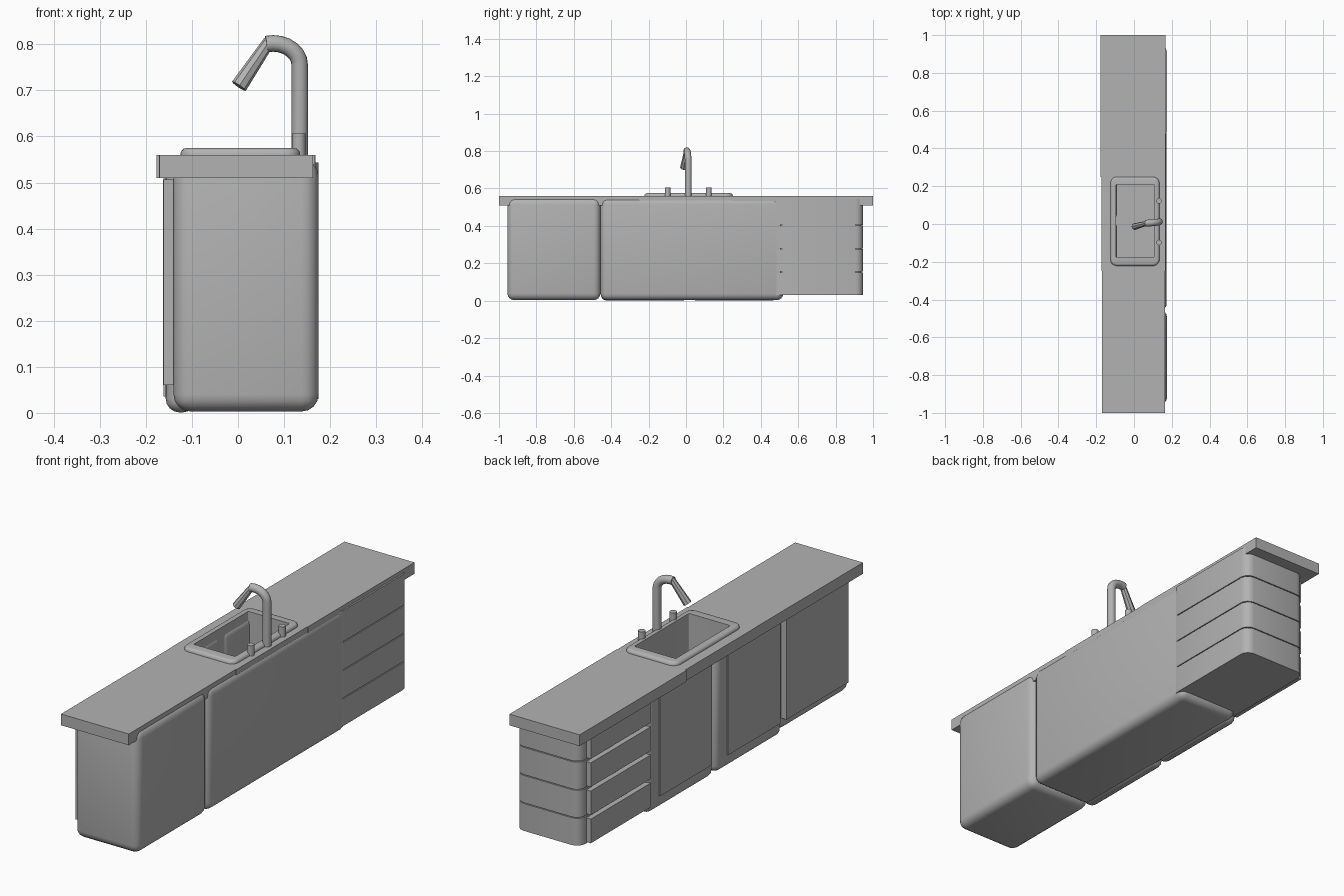
import bpy, bmesh, math
from mathutils import Vector

if "Cube" in bpy.data.objects:
    bpy.data.objects.remove(bpy.data.objects["Cube"])

grey = bpy.data.materials.new("plain_grey")
grey.diffuse_color = (0.45, 0.45, 0.45, 1)
grey.use_nodes = True
grey.node_tree.nodes["Principled BSDF"].inputs["Base Color"].default_value = grey.diffuse_color


def finish(name, bm, smooth=True):
    bmesh.ops.recalc_face_normals(bm, faces=bm.faces[:])
    me = bpy.data.meshes.new(name)
    bm.to_mesh(me)
    bm.free()
    me.materials.append(grey)
    ob = bpy.data.objects.new(name, me)
    bpy.context.collection.objects.link(ob)
    if smooth:
        bpy.ops.object.select_all(action='DESELECT')
        ob.select_set(True)
        bpy.context.view_layer.objects.active = ob
        bpy.ops.object.shade_smooth_by_angle(angle=math.radians(35))
    return ob


def box(name, lo, hi, r=0, vertical_only=False, seg=4):
    """Box between two corners, with optionally rounded edges."""
    bm = bmesh.new()
    bmesh.ops.create_cube(bm, size=1)
    for v in bm.verts:
        v.co = [lo[i] + (v.co[i] + 0.5) * (hi[i] - lo[i]) for i in range(3)]
    if r:
        edges = [e for e in bm.edges if not vertical_only
                 or abs(e.verts[0].co.z - e.verts[1].co.z) > 1e-4]
        bmesh.ops.bevel(bm, geom=edges, offset=r, segments=seg, profile=0.5, affect='EDGES')
    return finish(name, bm, r > 0)


def skin(name, rings, cap_start=True, cap_end=True):
    """Joins rings of points with quads."""
    bm = bmesh.new()
    loops = [[bm.verts.new(p) for p in ring] for ring in rings]
    n = len(loops[0])
    for a, b in zip(loops, loops[1:]):
        for i in range(n):
            j = (i + 1) % n
            bm.faces.new((a[i], a[j], b[j], b[i]))
    if cap_start:
        bm.faces.new(loops[0][::-1])
    if cap_end:
        bm.faces.new(loops[-1])
    return finish(name, bm)


def tube(name, path, radii, sides=16):
    """Round tube along a path that bends mainly in the xz plane."""
    pts = [Vector(p) for p in path]
    rings = []
    for i, p in enumerate(pts):
        t = (pts[min(i + 1, len(pts) - 1)] - pts[max(i - 1, 0)]).normalized()
        u = t.cross(Vector((0, 1, 0))).normalized()
        w = t.cross(u)
        rings.append([p + radii[i] * (math.cos(a) * u + math.sin(a) * w)
                      for a in (2 * math.pi * k / sides for k in range(sides))])
    return skin(name, rings)


def rounded_rect(x0, x1, y0, y1, z, r, seg=5):
    pts = []
    for k, (cx, cy) in enumerate(((x1 - r, y1 - r), (x0 + r, y1 - r),
                                  (x0 + r, y0 + r), (x1 - r, y0 + r))):
        for s in range(seg + 1):
            a = math.pi / 2 * (k + s / seg)
            pts.append((cx + r * math.cos(a), cy + r * math.sin(a), z))
    return pts


def cut(ob, cutter):
    m = ob.modifiers.new("hole", 'BOOLEAN')
    m.operation, m.solver, m.object = 'DIFFERENCE', 'EXACT', cutter
    bpy.context.view_layer.objects.active = ob
    bpy.ops.object.modifier_apply(modifier=m.name)


# Worktop in three lengths
box("worktop_near", (-0.17, -1, 0.51), (0.163, -0.25, 0.56))
middle_top = box("worktop_middle", (-0.171, -0.25, 0.51), (0.166, 0.25, 0.56))
box("worktop_far", (-0.177, 0.25, 0.51), (0.168, 1, 0.56))

# Plain end cabinet with a raised door
box("end_cabinet", (-0.14, -0.955, 0.003), (0.175, -0.457, 0.55), 0.037)
box("end_cabinet_door", (-0.162, -0.91, 0.06), (-0.13, -0.475, 0.507))

# Sink cabinet with two rounded door frames and raised door panels
sink_body = box("sink_cabinet", (-0.13, -0.457, 0.003), (0.173, 0.52, 0.55), 0.035)
for side, y0, y1 in (("left", -0.455, 0.012), ("right", 0.025, 0.49)):
    box("door_frame_" + side, (-0.157, y0, 0.001), (-0.09, y1, 0.548), 0.03)
    box("door_panel_" + side, (-0.163, y0 + 0.025, 0.06), (-0.15, y1 - 0.075, 0.507))

# Stack of four drawers
levels = (0.03, 0.155, 0.28, 0.405, 0.547)
for i in range(4):
    z0, z1 = levels[i], levels[i + 1]
    box(f"drawer_case_{i + 1}", (-0.14, 0.455, z0), (0.175, 0.947, z1 - 0.004), 0.04, True)
    box(f"drawer_front_{i + 1}", (-0.162, 0.48, z0 + 0.006), (-0.13, 0.9, z1 - 0.012))
box("drawer_core", (-0.125, 0.48, 0.035), (0.168, 0.938, 0.54), 0.04, True)

# Opening for the sink
hole = box("sink_cutter", (-0.11, -0.195, 0.39), (0.12, 0.225, 0.7))
cut(middle_top, hole)
cut(sink_body, hole)
bpy.data.objects.remove(hole)

# Sink: rounded raised rim running down into a square basin
X0, X1, Y0, Y1 = -0.125, 0.135, -0.222, 0.25
rings = [rounded_rect(X0, X1, Y0, Y1, 0.553, 0.035)]
for a in (0, 30, 60, 90):
    d = 0.013 * (1 - math.cos(math.radians(a)))
    rings.append(rounded_rect(X0 + d, X1 - d, Y0 + d, Y1 - d,
                              0.562 + 0.013 * math.sin(math.radians(a)), 0.035 - d))
for z in (0.575, 0.40):
    rings.append(rounded_rect(-0.095, 0.108, -0.175, 0.208, z, 0.004))
skin("sink", rings, cap_start=False)

# Tap: upright pipe, bent neck and flared spout
FY = 0.012
neck = [(0.134, FY, 0.56), (0.134, FY, 0.755)]
for k in range(1, 9):
    a = math.radians(15 * k)
    neck.append((0.076 + 0.058 * math.cos(a), FY - 0.0012 * k, 0.755 + 0.047 * math.sin(a)))
neck = neck[:-1]
tube("tap_neck", neck, [0.018] * len(neck))
tube("tap_spout", [(0.068, 0.004, 0.807), (0.002, -0.014, 0.709)], [0.013, 0.018], 8)

# Tap handles
for side, y in (("left", -0.098), ("right", 0.122)):
    tube("tap_handle_" + side, [(0.132, y, 0.555), (0.132, y, 0.606)], [0.015, 0.015], 12)
